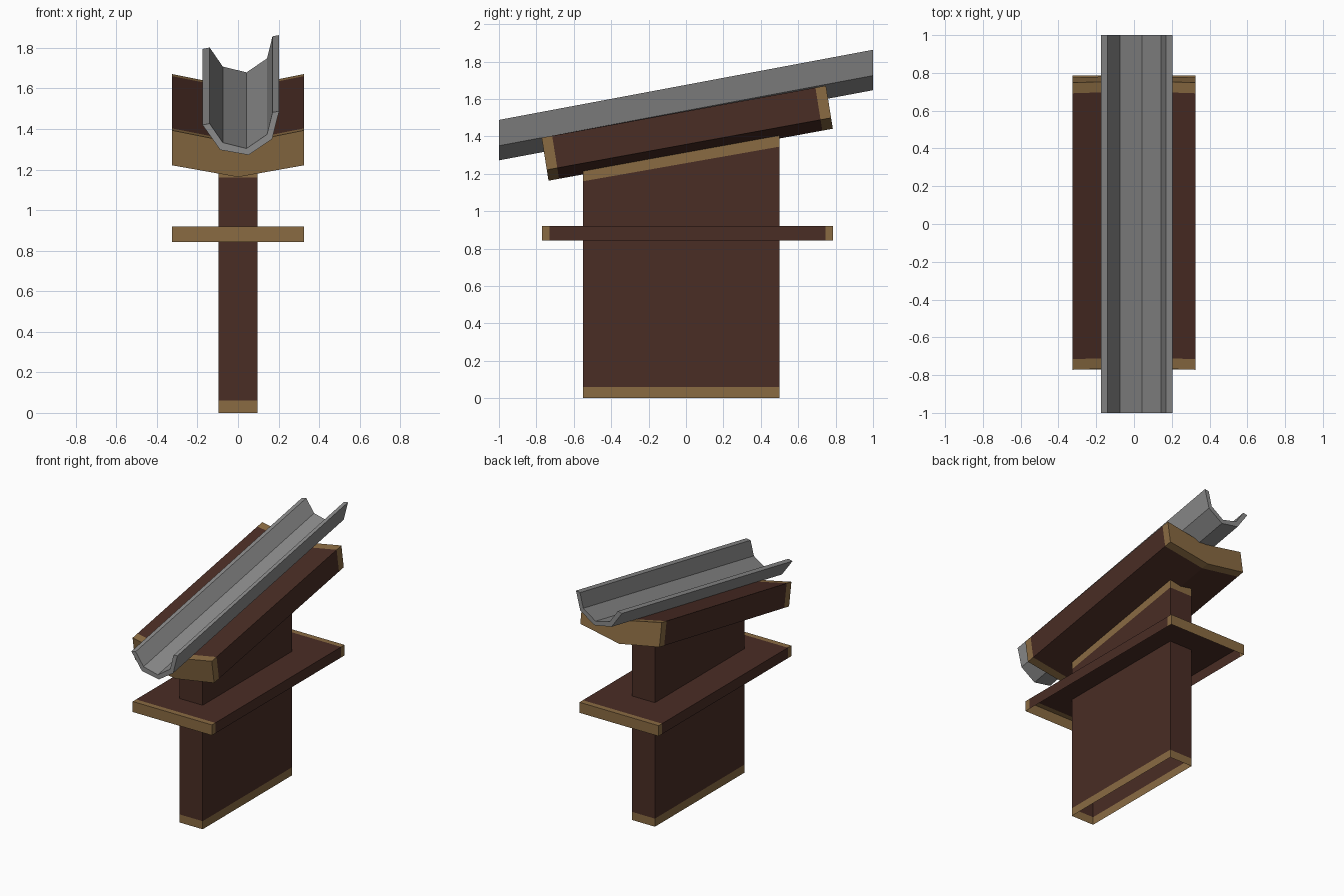
import bpy
import bmesh

if "Cube" in bpy.data.objects:
    bpy.data.objects.remove(bpy.data.objects["Cube"])


def material(name, rgb):
    m = bpy.data.materials.new(name)
    m.diffuse_color = (*rgb, 1)
    m.use_nodes = True
    m.node_tree.nodes["Principled BSDF"].inputs["Base Color"].default_value = m.diffuse_color
    return m


BROWN = material("dark brown wood", (0.068, 0.026, 0.018))
TAN = material("tan end trim", (0.255, 0.147, 0.055))
GREY = material("grey metal", (0.26, 0.26, 0.26))


def loft(name, rings, seg_mats, mats, cap_mat=None, closed=True):
    """Skin equal-length rings; one material index per segment, optional end caps."""
    bm = bmesh.new()
    vr = [[bm.verts.new(p) for p in r] for r in rings]
    n = len(vr[0])
    for a, b, mi in zip(vr, vr[1:], seg_mats):
        for i in range(n if closed else n - 1):
            j = (i + 1) % n
            bm.faces.new((a[i], a[j], b[j], b[i])).material_index = mi
    if cap_mat is not None:
        for r in (vr[0], vr[-1]):
            bm.faces.new(r).material_index = cap_mat
    bmesh.ops.recalc_face_normals(bm, faces=bm.faces)
    me = bpy.data.meshes.new(name)
    bm.to_mesh(me)
    bm.free()
    for m in mats:
        me.materials.append(m)
    ob = bpy.data.objects.new(name, me)
    bpy.context.collection.objects.link(ob)
    return ob


# Post: hollow rectangular tube, sloped top, tan bands at both ends
Y0, Y1, W = -0.55, 0.50, 0.095


def post_ring(z_front, z_back):
    return [(-W, Y0, z_front), (W, Y0, z_front), (W, Y1, z_back), (-W, Y1, z_back)]


loft("post", [post_ring(0, 0), post_ring(0.06, 0.06),
              post_ring(1.16, 1.345), post_ring(1.215, 1.405)],
     [1, 0, 1], [BROWN, TAN])

# Shelf: flat board open underneath, tan at the front and back ends
shelf = [(-0.325, 0.842), (-0.325, 0.92), (0.325, 0.92), (0.325, 0.842)]
loft("shelf", [[(x, y, z) for x, z in shelf] for y in (-0.77, -0.73, 0.745, 0.785)],
     [1, 0, 1], [BROWN, TAN], cap_mat=1, closed=False)

# Saddle: tilted shallow-V board with tan ends square to its length
saddle = [(-0.325, 0.058), (0, 0), (0.325, 0.058), (0.325, 0.23), (0, 0.165), (-0.325, 0.23)]


def saddle_ring(t):
    y, z = -0.735 + 1.52 * t, 1.163 + 0.278 * t
    return [(x, y - 0.16 * h, z + h) for x, h in saddle]


loft("saddle", [saddle_ring(t) for t in (0, 0.037, 0.963, 1)],
     [1, 0, 1], [BROWN, TAN], cap_mat=1)

# Trough: angular lopsided channel, sheared upward to the back
outer = [(-0.175, 1.42), (-0.088, 1.297), (0.052, 1.272), (0.168, 1.35), (0.203, 1.488)]
inner = [(0.17, 1.482), (0.143, 1.373), (0.042, 1.304), (-0.075, 1.333), (-0.14, 1.427)]
loft("trough", [[(x, y, z + dz) for x, z in outer + inner] for y, dz in ((-1, 0), (1, 0.375))],
     [0], [GREY], cap_mat=0)
